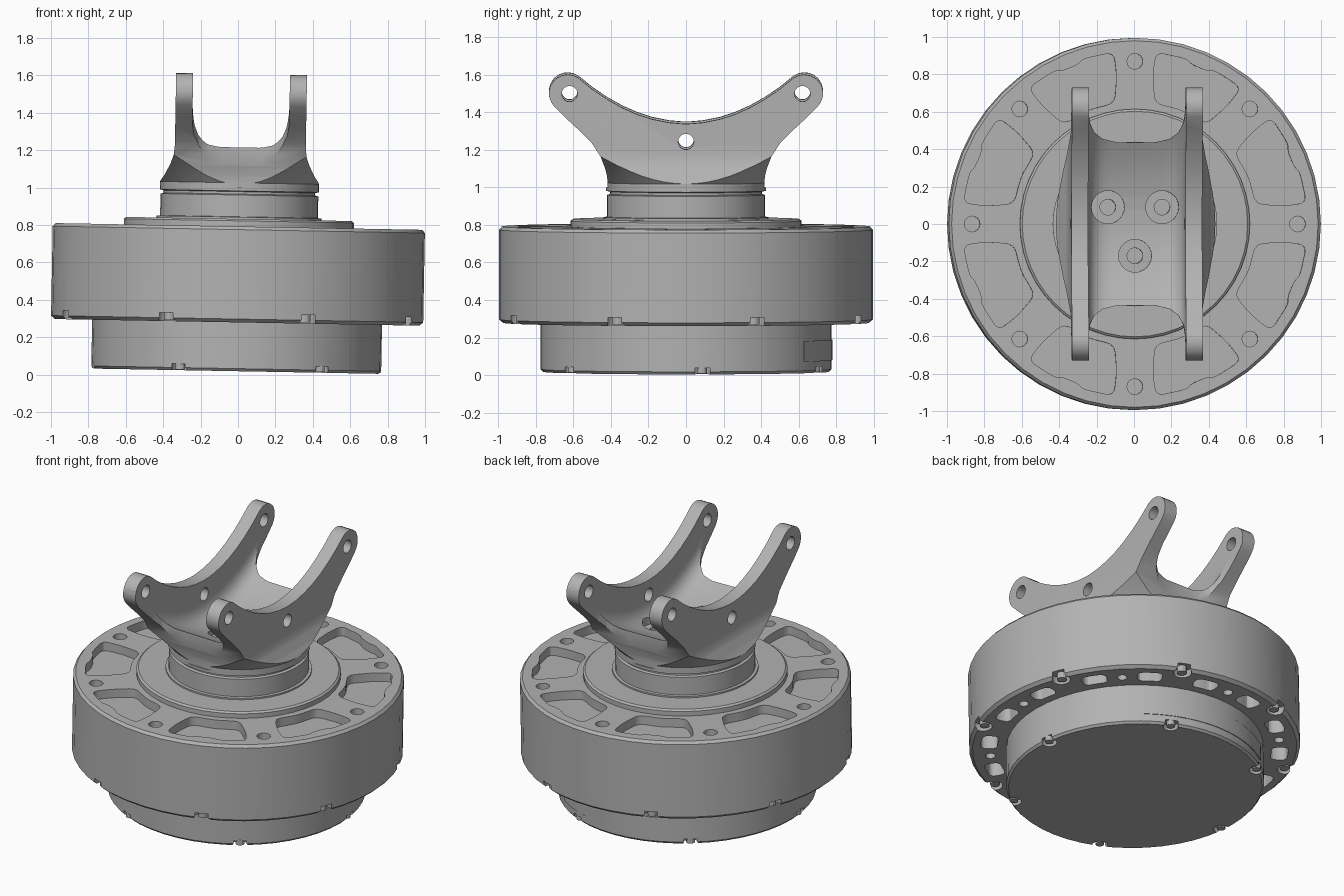
import bpy, bmesh
from math import sin, cos, pi, radians, sqrt
from mathutils import Matrix, Vector

cube = bpy.data.objects.get("Cube")
if cube:
    bpy.data.objects.remove(cube)

grey = bpy.data.materials.new("machined_grey")
grey.use_nodes = True
grey.diffuse_color = (0.45, 0.45, 0.45, 1)
grey.node_tree.nodes["Principled BSDF"].inputs["Base Color"].default_value = grey.diffuse_color
parts = []


def loft(name, rings):
    """Solid skinned through rings of equal point count, capped at both ends."""
    bm = bmesh.new()
    rows = [[bm.verts.new(p) for p in ring] for ring in rings]
    n = len(rows[0])
    for a, b in zip(rows, rows[1:]):
        for i in range(n):
            bm.faces.new((a[i], a[(i + 1) % n], b[(i + 1) % n], b[i]))
    bm.faces.new(rows[0])
    bm.faces.new(rows[-1])
    bmesh.ops.recalc_face_normals(bm, faces=bm.faces)
    mesh = bpy.data.meshes.new(name)
    bm.to_mesh(mesh)
    bm.free()
    mesh.materials.append(grey)
    obj = bpy.data.objects.new(name, mesh)
    bpy.context.scene.collection.objects.link(obj)
    parts.append(obj)
    return obj


def lathe(name, profile, n=48, at=(0, 0)):
    return loft(name, [[(at[0] + r * cos(2 * pi * i / n), at[1] + r * sin(2 * pi * i / n), z)
                        for i in range(n)] for r, z in profile])


def prism(name, outline, axis, low, high):
    """Extrude a 2D outline along x, y or z."""
    place = {"x": lambda u, v, w: (w, u, v), "y": lambda u, v, w: (u, w, v),
             "z": lambda u, v, w: (u, v, w)}[axis]
    return loft(name, [[place(u, v, w) for u, v in outline] for w in (low, high)])


def fillet(points, radius, steps=5):
    """Round every corner of a closed 2D outline."""
    out = []
    for i, p in enumerate(points):
        p, a, b = Vector(p), Vector(points[i - 1]), Vector(points[(i + 1) % len(points)])
        s = p + (a - p).normalized() * min(radius, (a - p).length * 0.45)
        e = p + (b - p).normalized() * min(radius, (b - p).length * 0.45)
        for k in range(steps + 1):
            t = k / steps
            out.append(tuple(s * (1 - t) ** 2 + p * 2 * t * (1 - t) + e * t * t))
    return out


def polar(r, degrees):
    return (r * cos(radians(degrees)), r * sin(radians(degrees)))


def mirrored(half):
    return half + [(-u, v) for u, v in reversed(half)]


def combine(target, tools, operation="DIFFERENCE"):
    """Merge the tools into one cutter, apply the boolean, then drop the cutter."""
    bm = bmesh.new()
    for tool in tools:
        bm.from_mesh(tool.data)
        parts.remove(tool)
        bpy.data.objects.remove(tool)
    mesh = bpy.data.meshes.new("cutter")
    bm.to_mesh(mesh)
    bm.free()
    mesh.materials.append(grey)
    cutter = bpy.data.objects.new("cutter", mesh)
    cutter.hide_render = True
    bpy.context.scene.collection.objects.link(cutter)
    mod = target.modifiers.new("cut", "BOOLEAN")
    mod.operation, mod.solver, mod.object = operation, "EXACT", cutter
    bpy.context.view_layer.objects.active = target
    bpy.ops.object.modifier_apply(modifier=mod.name)
    bpy.data.objects.remove(cutter)


# Lower cover with six screw notches
cover = lathe("lower_cover", [(0.762, 0.018), (0.775, 0.032), (0.775, 0.3)])
spots = [polar(0.75, 6.5 + 60 * k) for k in range(6)]
combine(cover, [lathe("notch", [(0.046, -0.02), (0.046, 0.052)], 16, p) for p in spots])
for p in spots:
    lathe("cover_screw", [(0.026, 0.022), (0.026, 0.06)], 12, p)

# Thin curved access panel at the back of the cover
arc = range(54, 127, 6)
prism("access_panel", [polar(0.779, a) for a in arc] + [polar(0.77, a) for a in reversed(arc)],
      "z", 0.08, 0.19)

# Main housing: top pockets, bolt holes, underside slots, rim notches
housing = lathe("main_housing", [(0.975, 0.279), (0.995, 0.297), (0.995, 0.775), (0.98, 0.792)])
cutters = []
for k in range(8):
    mid = 22.5 + 45 * k
    pocket = [polar(r, mid + s) for r, s in (
        (0.655, -13), (0.8, -15.5), (0.925, -15.5), (0.925, -5), (0.905, -3), (0.905, 3),
        (0.925, 5), (0.925, 15.5), (0.8, 15.5), (0.655, 13), (0.66, 0))]
    cutters.append(prism("pocket", fillet(pocket, 0.045, 4), "z", 0.735, 0.9))
    cutters.append(lathe("bolt_hole", [(0.042, 0.73), (0.042, 0.9)], 16, polar(0.87, mid + 22.5)))
    cutters.append(lathe("pin_hole", [(0.03, 0.2), (0.03, 0.4)], 16, polar(0.87, mid + 22.5)))
    cutters.append(lathe("rim_notch", [(0.055, 0.2), (0.055, 0.325)], 16, polar(0.955, mid)))
    for side in (-11.5, 11.5):
        slot = [polar(r, mid + side + s) for r, s in
                ((0.825, -5), (0.925, -5), (0.928, 0), (0.925, 5), (0.825, 5), (0.828, 0))]
        cutters.append(prism("slot", fillet(slot, 0.045, 4), "z", 0.2, 0.4))
combine(housing, cutters)
for k in range(8):
    lathe("rim_screw", [(0.03, 0.285), (0.03, 0.33)], 12, polar(0.945, 22.5 + 45 * k))

# Output flange and neck with its groove
lathe("output_flange", [(0.615, 0.78), (0.615, 0.822), (0.603, 0.832)])
lathe("neck", [(0.44, 0.82), (0.44, 0.842), (0.422, 0.844), (0.422, 0.96), (0.405, 0.965),
               (0.405, 0.978), (0.425, 0.982), (0.425, 1.0)])

# Yoke: side outline, front outline and flared round base intersected
ear = [(0.63 + 0.1 * cos(radians(a)), 1.507 + 0.1 * sin(radians(a))) for a in range(-45, 126, 17)]
side = [(0.415, 0.98), (0.42, 1.06), (0.432, 1.11), (0.455, 1.17), (0.5, 1.24), (0.58, 1.32),
        (0.65, 1.385)] + ear
side += [(y, 1.345 + 0.74 * y * y) for y in (0.5, 0.42, 0.34, 0.26, 0.18, 0.09, 0.02)]
yoke = prism("yoke", mirrored(side), "x", -0.5, 0.5)
front = [(0.43, 0.9), (0.43, 1.02), (0.4, 1.065), (0.37, 1.125), (0.355, 1.17), (0.35, 1.22), (0.35, 1.8)]
combine(yoke, [prism("front_outline", mirrored(front), "y", -0.9, 0.9)], "INTERSECT")
flare = [(0.425, 0.985), (0.425, 1.025), (0.455, 1.06), (0.505, 1.11), (0.6, 1.19), (0.9, 1.32), (1.3, 1.8)]
combine(yoke, [lathe("flare", flare)], "INTERSECT")

# Curved channel between the two arms
rings = []
for k in range(-12, 13):
    y = k * 0.075
    floor = 1.1 + 0.6 * y * y
    u_shape = fillet([(-0.26, 2.3), (-0.26, floor), (0.26, floor), (0.26, 2.3)], 0.13, 6)
    rings.append([(u, y, v) for u, v in u_shape])
combine(yoke, [loft("channel", rings)])

# Scalloped ends of the saddle
scallop = [(0.259, 0.95), (0.259, 0.6), (0.25, 0.54), (0.225, 0.49), (0.18, 0.455), (0.1, 0.436)]
combine(yoke, [prism("scallop", [(x, s * y) for x, y in mirrored(scallop)], "z", 0.9, 2.2)
               for s in (-1, 1)])

# Pivot holes through both arms and counterbored saddle holes
circle = [polar(0.042, a) for a in range(0, 360, 18)]
combine(yoke, [prism("pivot_hole", [(y + u, z + v) for u, v in circle], "x", -0.6, 0.6)
               for y, z in ((-0.62, 1.505), (0.62, 1.505), (0, 1.25))])
seats = [(-0.15, 0.09), (0.14, 0.09), (-0.005, -0.17)]
combine(yoke, [lathe("counterbore", [(0.088, 1.085), (0.088, 1.2)], 24, p) for p in seats])
combine(yoke, [lathe("saddle_hole", [(0.042, 1.03), (0.042, 1.2)], 20, p) for p in seats])

# Shade, then lean the whole assembly slightly toward +x
lean = Matrix.Translation((-0.01, 0, 0)) @ Matrix.Rotation(radians(1.05), 4, "Y")
bpy.ops.object.select_all(action="DESELECT")
for obj in parts:
    obj.select_set(True)
bpy.context.view_layer.objects.active = yoke
bpy.ops.object.shade_smooth_by_angle(angle=radians(28))
for obj in parts:
    obj.matrix_world = lean
